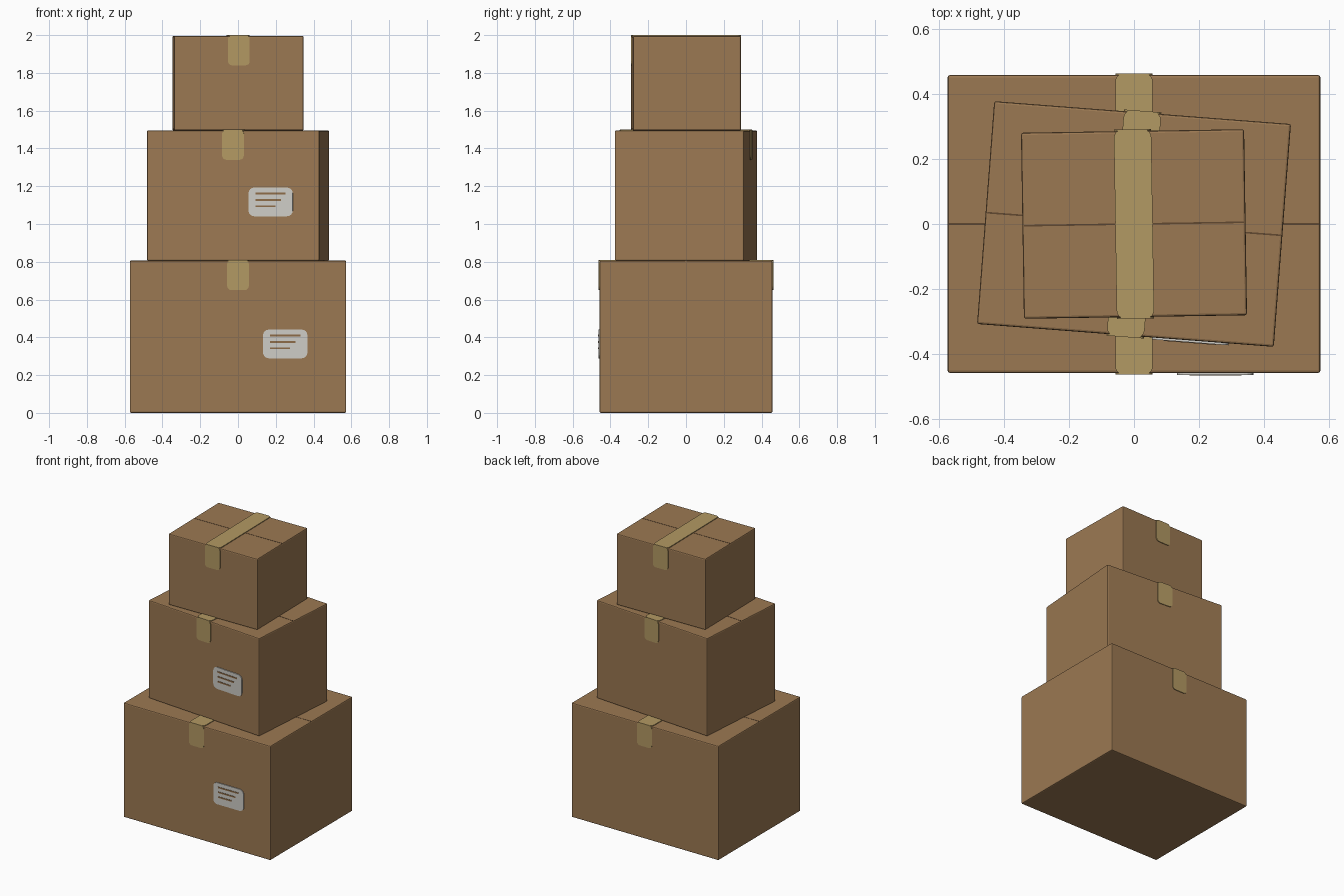
import bpy, bmesh
from math import radians, pi, cos, sin
from mathutils import Matrix, Vector

cube = bpy.data.objects.get("Cube")
if cube:
    bpy.data.objects.remove(cube, do_unlink=True)


def material(name, rgb):
    mat = bpy.data.materials.new(name)
    mat.use_nodes = True
    mat.diffuse_color = (*rgb, 1)
    mat.node_tree.nodes["Principled BSDF"].inputs["Base Color"].default_value = (*rgb, 1)
    return mat


CARDBOARD = material("cardboard", (0.33, 0.19, 0.085))
TAPE = material("packing tape", (0.45, 0.32, 0.125))
PAPER = material("label paper", (0.62, 0.61, 0.57))
INK = material("brown ink", (0.27, 0.15, 0.065))
SEAM = material("flap seam", (0.12, 0.065, 0.03))


def make_object(name, bm, mat, matrix):
    bmesh.ops.recalc_face_normals(bm, faces=bm.faces)
    mesh = bpy.data.meshes.new(name)
    bm.to_mesh(mesh)
    bm.free()
    mesh.materials.append(mat)
    obj = bpy.data.objects.new(name, mesh)
    obj.matrix_world = matrix
    bpy.context.collection.objects.link(obj)
    return obj


def carton(name, size, matrix):
    bm = bmesh.new()
    bmesh.ops.create_cube(bm, size=1)
    bmesh.ops.scale(bm, vec=size, verts=bm.verts)
    bmesh.ops.translate(bm, vec=(0, 0, size[2] / 2), verts=bm.verts)
    bmesh.ops.bevel(bm, geom=bm.edges[:], offset=0.007, segments=2,
                    profile=0.5, affect='EDGES')
    make_object(name, bm, CARDBOARD, matrix)


def plate(name, width, height, thick, radius, mat, matrix):
    """Rounded sheet in local xy, rising from z = 0."""
    bm = bmesh.new()
    ring = []
    for i, (sx, sy) in enumerate([(1, 1), (-1, 1), (-1, -1), (1, -1)]):
        centre = Vector((sx * (width / 2 - radius), sy * (height / 2 - radius), 0))
        for k in range(5 if radius else 1):
            a = (i + k / 4) * pi / 2
            ring.append(bm.verts.new(centre + radius * Vector((cos(a), sin(a), 0))))
    face = bm.faces.new(ring)
    solid = bmesh.ops.extrude_face_region(bm, geom=[face])
    top = [v for v in solid["geom"] if isinstance(v, bmesh.types.BMVert)]
    bmesh.ops.translate(bm, vec=(0, 0, thick), verts=top)
    make_object(name, bm, mat, matrix)


def upright(x, y, z, back=False):
    """Frame whose local z points out of the front or back wall."""
    turn = Matrix.Rotation(pi if back else 0, 4, 'Z')
    return turn @ Matrix.Translation((x, y, z)) @ Matrix.Rotation(pi / 2, 4, 'X')


TAPE_W, TAPE_T, DROP = 0.115, 0.005, 0.16


def parcel(name, size, base, angle, label=None):
    w, d, h = size
    frame = Matrix.Translation((0, 0, base)) @ Matrix.Rotation(radians(angle), 4, 'Z')
    carton(name, size, frame)

    # Centre seam between the top flaps
    plate(name + "_flap_seam", w - 0.01, 0.005, 0.001, 0, SEAM,
          frame @ Matrix.Translation((0, 0, h)))

    # Tape across the top and down both walls
    plate(name + "_top_tape", TAPE_W, d + 2 * TAPE_T, TAPE_T, 0.025, TAPE,
          frame @ Matrix.Translation((0, 0, h)))
    for side, back in (("front", False), ("back", True)):
        plate(f"{name}_{side}_tape", TAPE_W, DROP, TAPE_T, 0.022, TAPE,
              frame @ upright(0, -d / 2, h + TAPE_T - DROP / 2, back))

    # Address label with three printed lines
    if label:
        x, z = label
        plate(name + "_label", 0.235, 0.152, 0.006, 0.03, PAPER,
              frame @ upright(x, -d / 2, z))
        for i, length in enumerate((0.16, 0.135, 0.105)):
            plate(f"{name}_label_line_{i + 1}", length, 0.01, 0.002, 0, INK,
                  frame @ upright(x - 0.08 + length / 2, -d / 2 - 0.006,
                                  z + 0.045 - 0.034 * i))


parcel("bottom_box", (1.146, 0.916, 0.805), 0, 0, (0.25, 0.365))
parcel("middle_box", (0.915, 0.687, 0.69), 0.805, -4.4, (0.2, 0.312))
parcel("top_box", (0.686, 0.572, 0.5), 1.495, 0.9)
